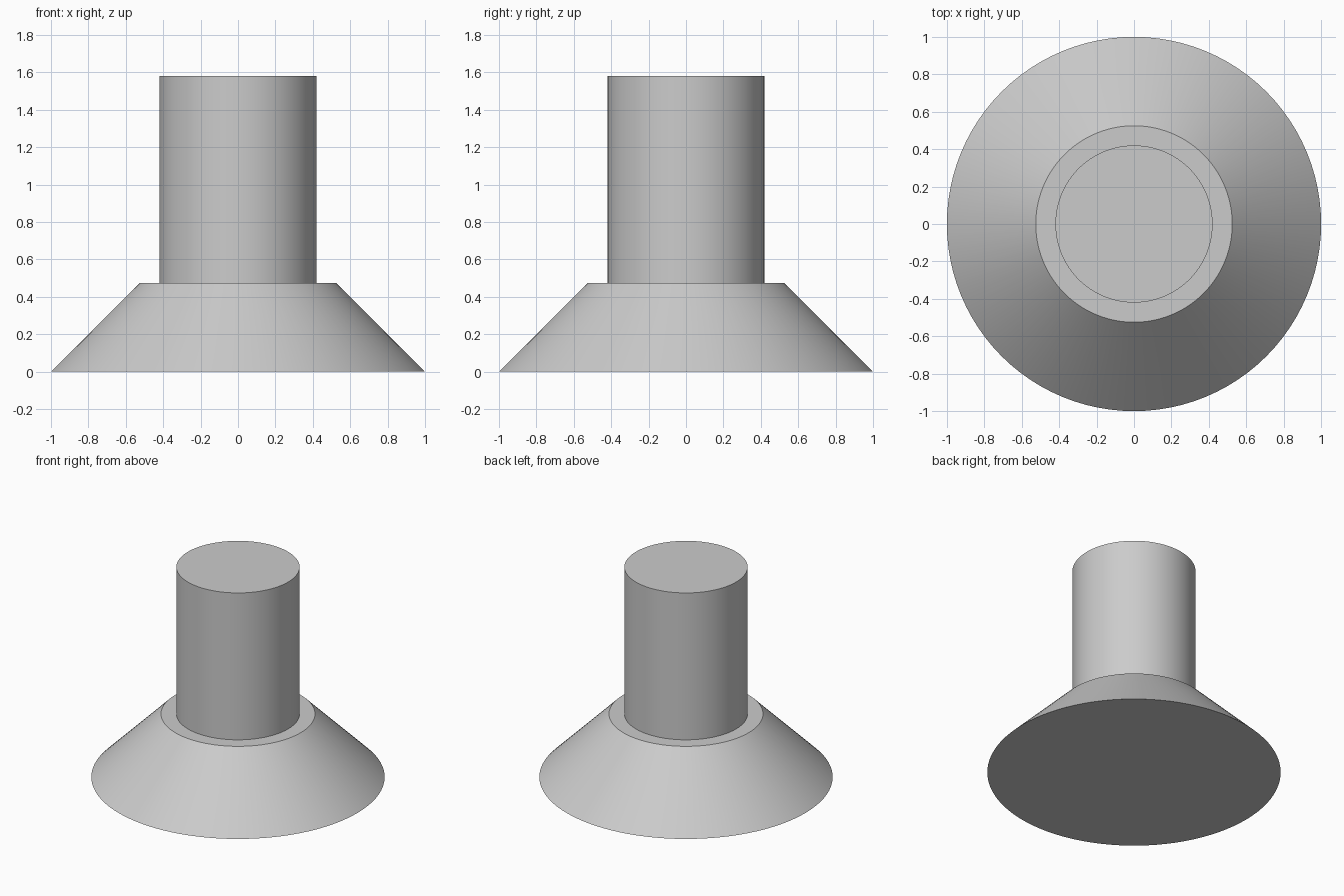
import bpy
import math

SIDES = 96

cube = bpy.data.objects.get("Cube")
if cube:
    bpy.data.objects.remove(cube, do_unlink=True)

# Single plain grey
grey = bpy.data.materials.new("plain grey")
grey.use_nodes = True
grey.diffuse_color = (0.6, 0.6, 0.6, 1)
grey.node_tree.nodes["Principled BSDF"].inputs["Base Color"].default_value = (0.6, 0.6, 0.6, 1)


def round_part(name, bottom_radius, top_radius, bottom, top):
    """Upright capped cone or cylinder between two heights."""
    bpy.ops.mesh.primitive_cone_add(
        vertices=SIDES, radius1=bottom_radius, radius2=top_radius,
        depth=top - bottom, location=(0, 0, (bottom + top) / 2))
    part = bpy.context.object
    part.name = name
    part.data.materials.append(grey)
    bpy.ops.object.shade_smooth_by_angle(angle=math.radians(30))
    return part


# Flared foot with a flat top
round_part("flared_base", 1.0, 0.525, 0, 0.475)

# Straight post standing on the foot
round_part("post", 0.42, 0.42, 0.475, 1.58)
